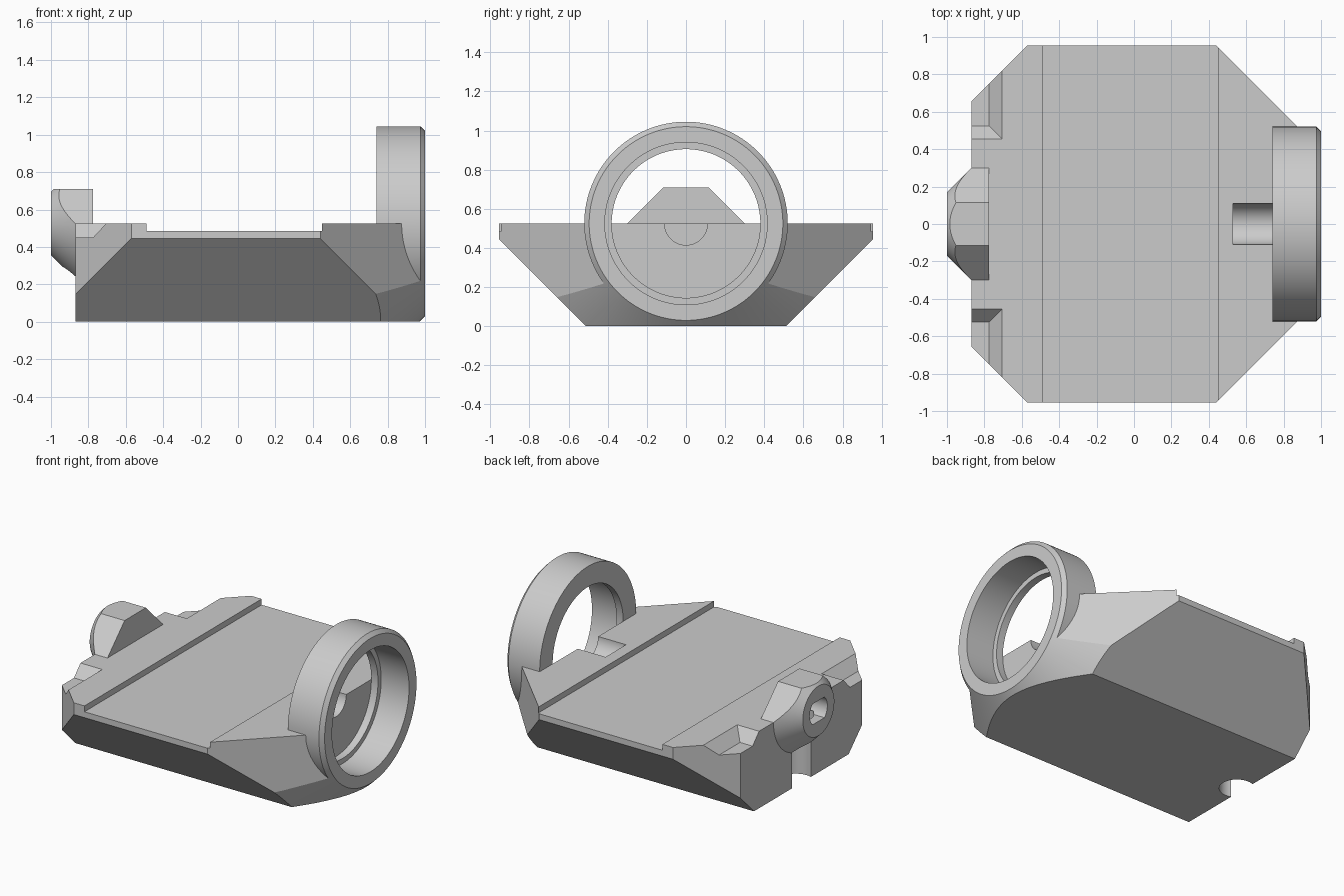
import bpy, bmesh, math

if "Cube" in bpy.data.objects:
    bpy.data.objects.remove(bpy.data.objects["Cube"])

AXIS_Z = 0.525          # height of the ring and nozzle axis, level with the deck
SEG = 128

grey = bpy.data.materials.new("light_grey")
grey.diffuse_color = (0.6, 0.6, 0.6, 1)
grey.use_nodes = True
grey.node_tree.nodes["Principled BSDF"].inputs["Base Color"].default_value = grey.diffuse_color


def make(name, loops, closed=False):
    """Skin a solid through matching vertex loops; cap the ends unless closed."""
    bm = bmesh.new()
    rows = [[bm.verts.new(p) for p in loop] for loop in loops]
    n = len(rows[0])
    pairs = list(zip(rows, rows[1:])) + ([(rows[-1], rows[0])] if closed else [])
    for a, b in pairs:
        for i in range(n):
            j = (i + 1) % n
            bm.faces.new((a[i], a[j], b[j], b[i]))
    if not closed:
        bm.faces.new(rows[0])
        bm.faces.new(rows[-1])
    bmesh.ops.recalc_face_normals(bm, faces=bm.faces)
    mesh = bpy.data.meshes.new(name)
    bm.to_mesh(mesh)
    bm.free()
    mesh.materials.append(grey)
    obj = bpy.data.objects.new(name, mesh)
    bpy.context.collection.objects.link(obj)
    return obj


def prism_x(name, profile, x0, x1):
    return make(name, [[(x, y, z) for y, z in profile] for x in (x0, x1)])


def prism_z(name, profile, z0, z1):
    return make(name, [[(x, y, z) for x, y in profile] for z in (z0, z1)])


def lathe(name, profile, closed=False):
    """Revolve (x, radius) points about the long axis."""
    angles = [2 * math.pi * i / SEG for i in range(SEG)]
    return make(name, [[(x, r * math.cos(a), AXIS_Z + r * math.sin(a)) for a in angles]
                       for x, r in profile], closed)


def mirror(half):
    """Close a half profile given as (side, other) points across side = 0."""
    return half + [(-y, z) for y, z in reversed(half)]


def combine(obj, tool, operation):
    mod = obj.modifiers.new("combine", 'BOOLEAN')
    mod.operation, mod.solver, mod.object = operation, 'EXACT', tool
    bpy.context.view_layer.update()
    result = obj.evaluated_get(bpy.context.evaluated_depsgraph_get())
    mesh = bpy.data.meshes.new_from_object(result)
    obj.modifiers.clear()
    obj.data = mesh
    bpy.data.objects.remove(tool)


# Body: tapered hull, trimmed to an octagon and to a cone at the ring end
body = prism_x("body", mirror([(0.51, 0), (0.955, 0.445), (0.955, AXIS_Z)]), -0.87, 0.975)
half_plan = [(-0.87, 0.655), (-0.57, 0.955), (0.44, 0.955), (0.975, 0.42)]
plan = half_plan + [(x, -y) for x, y in reversed(half_plan)]
combine(body, prism_z("plan_trim", plan, -0.5, 1), 'INTERSECT')
combine(body, lathe("cone_trim", [(-1.5, 2.995), (0.975, 0.52)]), 'INTERSECT')

# Shallow channel across the deck
channel = [(-0.49, -2), (0.45, -2), (0.45, 2), (-0.49, 2)]
combine(body, prism_z("channel_cut", channel, 0.485, 1), 'DIFFERENCE')

# Sloped notches at the two rear corners
for s in (1, -1):
    levels = [(-0.775, 0.525, 0.45), (-0.635, 0.385, 0.60)]
    loops = [[(-1.5, s * y, z), (x, s * y, z), (x, s * 1.5, z), (-1.5, s * 1.5, z)]
             for x, y, z in levels]
    combine(body, make("notch_cut", loops), 'DIFFERENCE')

# Rounded trough leading into the ring, and the seat for the ring
combine(body, lathe("seat_cut", [(0.74, 0.45), (1.5, 0.45)]), 'DIFFERENCE')
combine(body, lathe("trough_cut", [(0.53, 0.11), (0.80, 0.11)]), 'DIFFERENCE')

# Ring: chamfered rim, wide bore, thin lip at the back
ring = lathe("ring", [(0.74, 0.52), (0.975, 0.52), (1.0, 0.495), (1.0, 0.415),
                      (0.79, 0.415), (0.79, 0.38), (0.74, 0.38)], closed=True)
combine(body, ring, 'UNION')

# Nozzle: faceted block with a conical tip
nozzle = prism_x("nozzle", mirror([(0.30, 0.225), (0.30, AXIS_Z), (0.115, 0.71)]), -1.0, -0.775)
combine(nozzle, lathe("tip_trim", [(-1.0, 0.17), (-0.5, 0.67)]), 'INTERSECT')
combine(body, nozzle, 'UNION')

# Flattened round slot through the nozzle
arc = [math.radians(a) for a in range(-48, 49, 8)]
slot = mirror([(0.095 * math.cos(a), AXIS_Z + 0.095 * math.sin(a)) for a in arc])
combine(body, prism_x("slot_cut", slot, -1.2, -0.775), 'DIFFERENCE')

# Vertical round groove below the nozzle
groove = [(-0.83 + 0.11 * math.cos(2 * math.pi * i / 48), 0.11 * math.sin(2 * math.pi * i / 48))
          for i in range(48)]
combine(body, prism_z("groove_cut", groove, -0.2, 0.47), 'DIFFERENCE')

# Smooth the round surfaces, keep the edges crisp
bpy.ops.object.select_all(action='DESELECT')
body.select_set(True)
bpy.context.view_layer.objects.active = body
bpy.ops.object.shade_smooth_by_angle(angle=math.radians(20))
